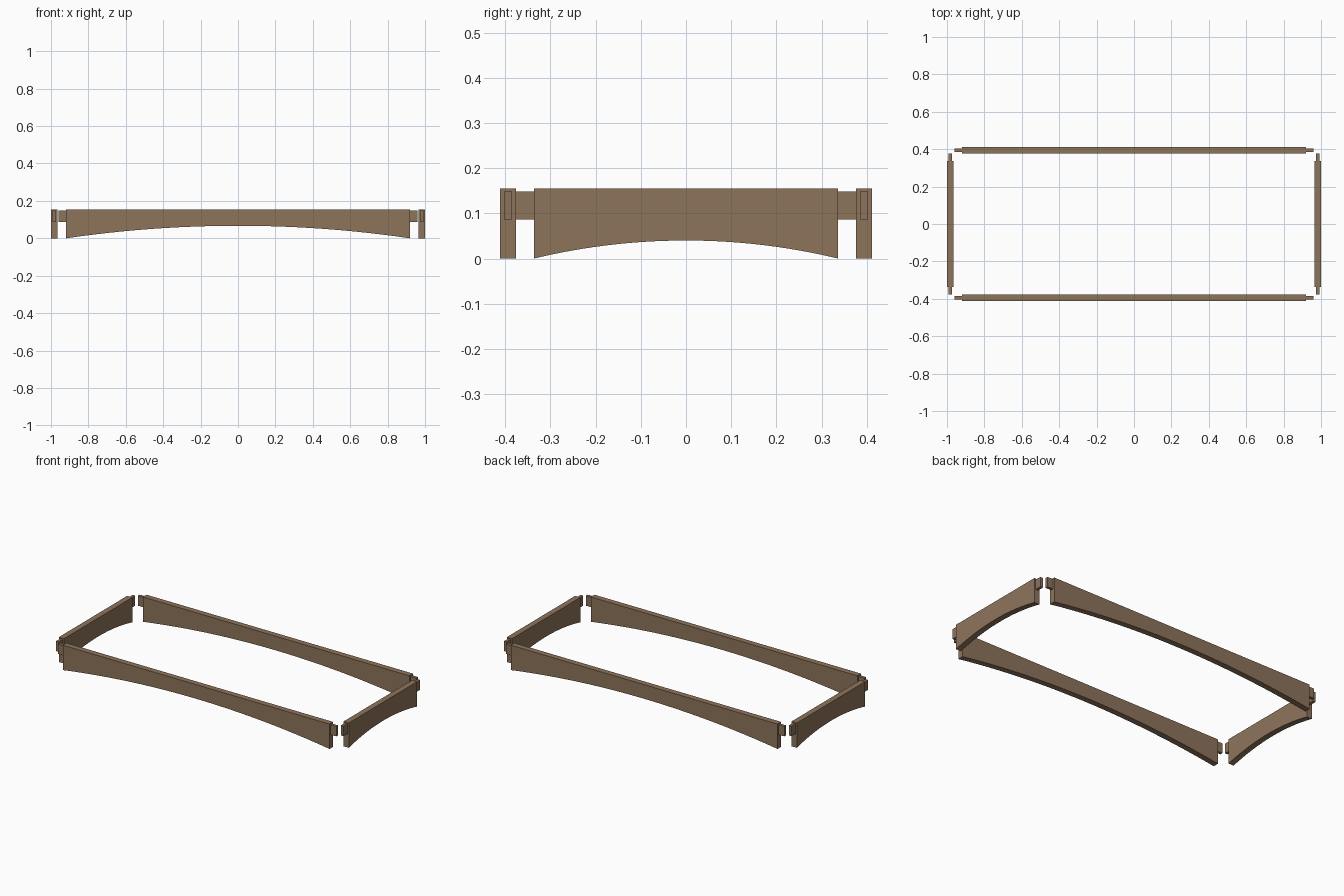
import bpy, bmesh, math
from mathutils import Matrix, Vector

if "Cube" in bpy.data.objects:
    bpy.data.objects.remove(bpy.data.objects["Cube"])

wood = bpy.data.materials.new("wood")
wood.diffuse_color = (0.27, 0.175, 0.105, 1)
wood.use_nodes = True
wood.node_tree.nodes["Principled BSDF"].inputs["Base Color"].default_value = wood.diffuse_color

TOP, THICK = 0.155, 0.036          # rail height and thickness
TENON_Z = (0.086, 0.148)           # tenon bottom and top
TENON_LEN, TENON_THICK = 0.04, 0.018
ARC_STEPS = 24


def rail(name, half, rise, centre, angle):
    """Straight-topped rail with an arched underside and a tenon at each end."""
    bm = bmesh.new()
    # arched side profile, extruded through the thickness
    radius = (half * half + rise * rise) / (2 * rise)
    sweep = math.asin(half / radius)
    profile = [(half, TOP), (-half, TOP)]
    for i in range(ARC_STEPS + 1):
        a = sweep * (2 * i / ARC_STEPS - 1)
        profile.append((radius * math.sin(a), rise - radius * (1 - math.cos(a))))
    face = bm.faces.new([bm.verts.new((x, -THICK / 2, z)) for x, z in profile])
    ext = bmesh.ops.extrude_face_region(bm, geom=[face])
    moved = [v for v in ext["geom"] if isinstance(v, bmesh.types.BMVert)]
    bmesh.ops.translate(bm, verts=moved, vec=(0, THICK, 0))
    # tenons
    z0, z1 = TENON_Z
    for side in (-1, 1):
        place = Matrix.Translation((side * (half + TENON_LEN / 2), 0, (z0 + z1) / 2))
        size = Matrix.Diagonal((TENON_LEN, TENON_THICK, z1 - z0, 1))
        bmesh.ops.create_cube(bm, size=1, matrix=place @ size)
    bmesh.ops.recalc_face_normals(bm, faces=bm.faces)
    mesh = bpy.data.meshes.new(name)
    bm.to_mesh(mesh)
    bm.free()
    mesh.materials.append(wood)
    obj = bpy.data.objects.new(name, mesh)
    obj.location = Vector(centre)
    obj.rotation_euler.z = angle
    bpy.context.collection.objects.link(obj)


# long rails front and back, short rails left and right
for side, long_name, short_name in ((-1, "front_rail", "left_rail"), (1, "back_rail", "right_rail")):
    rail(long_name, 0.92, 0.067, (0, side * 0.394, 0), 0)
    rail(short_name, 0.337, 0.04, (side * 0.982, 0, 0), math.pi / 2)
